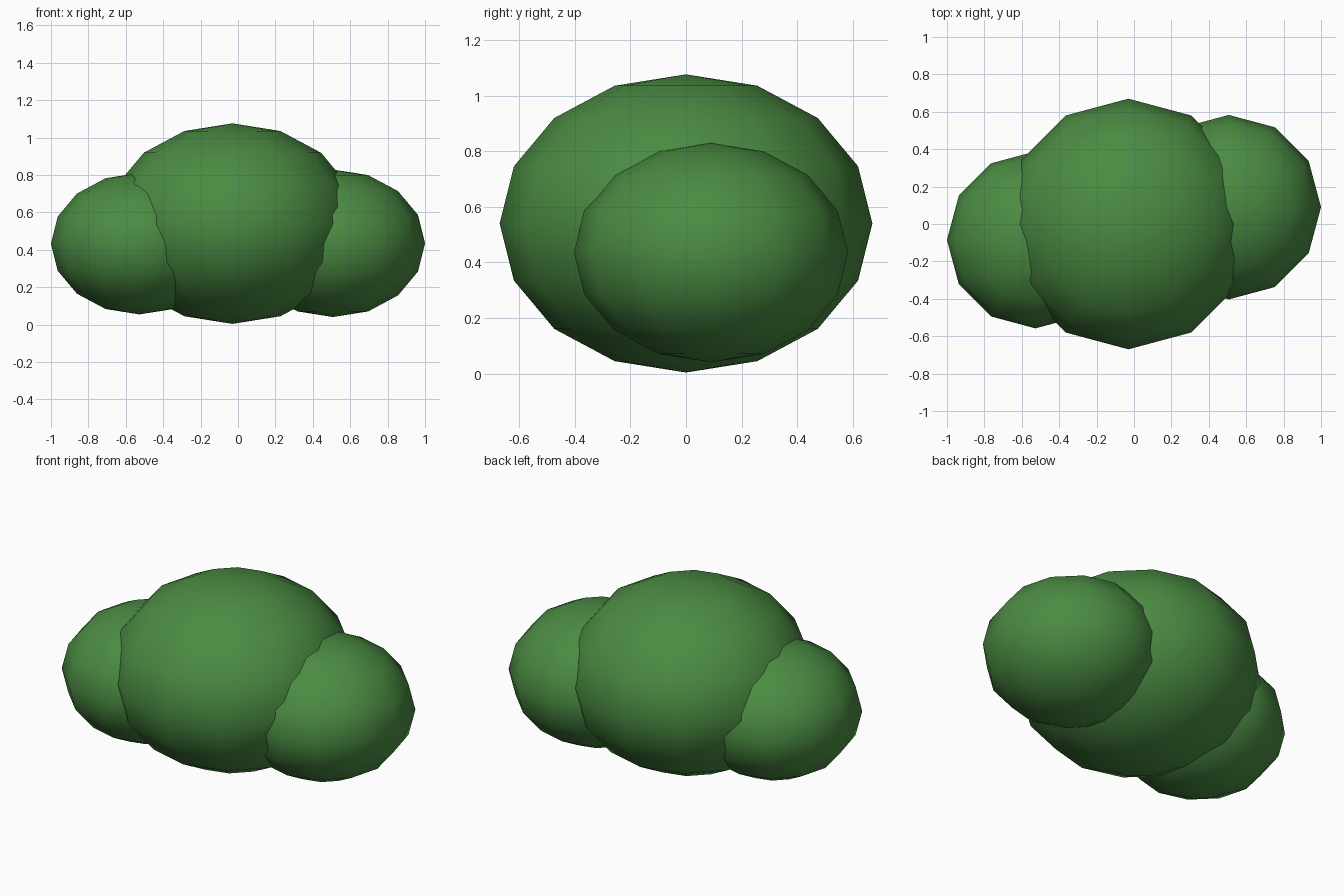
import bpy

if "Cube" in bpy.data.objects:
    bpy.data.objects.remove(bpy.data.objects["Cube"])

# Single leaf colour
leaf = bpy.data.materials.new("leaf_green")
leaf.diffuse_color = (0.07, 0.26, 0.055, 1.0)
leaf.use_nodes = True
leaf.node_tree.nodes["Principled BSDF"].inputs["Base Color"].default_value = leaf.diffuse_color


def clump(name, centre, radius, squash=0.8):
    """Flattened low-poly sphere with smooth shading."""
    bpy.ops.mesh.primitive_uv_sphere_add(segments=12, ring_count=8, radius=radius, location=centre)
    ob = bpy.context.object
    ob.name = name
    ob.scale.z = squash
    bpy.ops.object.transform_apply(location=False, rotation=False, scale=True)
    bpy.ops.object.shade_smooth()
    ob.data.materials.append(leaf)
    return ob


# Large middle clump with a smaller one on each side
clump("middle_clump", (-0.03, 0.0, 0.54), 0.67)
clump("right_clump", (0.507, 0.09, 0.435), 0.493)
clump("left_clump", (-0.527, -0.085, 0.433), 0.473)
